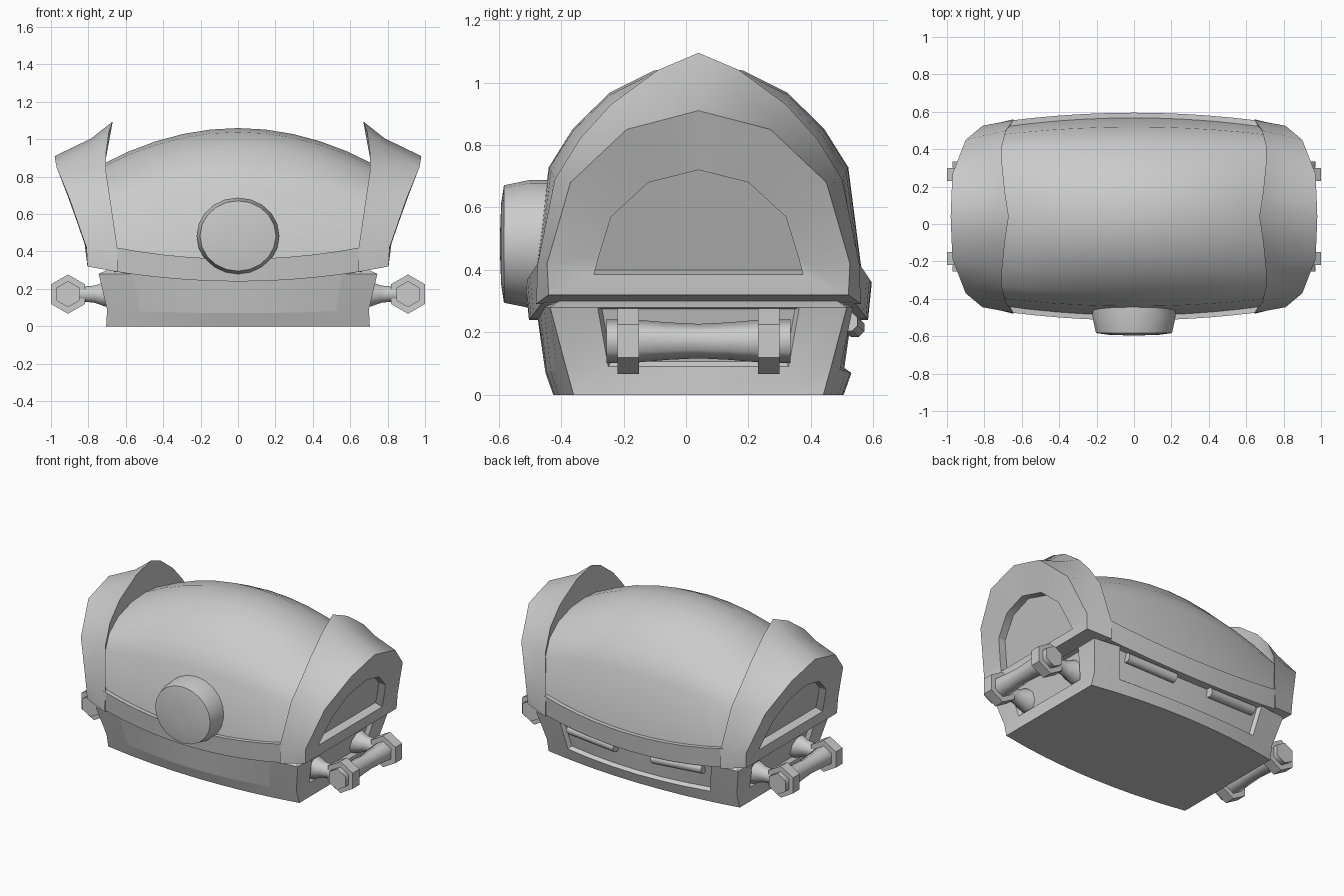
import bpy, bmesh, math
from mathutils import Vector

if "Cube" in bpy.data.objects:
    bpy.data.objects.remove(bpy.data.objects["Cube"])

CY = 0.04  # the chest body sits slightly behind the origin


def finish(name, bm, angle=30):
    bmesh.ops.recalc_face_normals(bm, faces=bm.faces)
    me = bpy.data.meshes.new(name)
    bm.to_mesh(me)
    bm.free()
    ob = bpy.data.objects.new(name, me)
    bpy.context.collection.objects.link(ob)
    bpy.ops.object.select_all(action='DESELECT')
    ob.select_set(True)
    bpy.context.view_layer.objects.active = ob
    bpy.ops.object.shade_smooth_by_angle(angle=math.radians(angle))
    return ob


def loft(rings):
    """Skin closed rings of equal length; cap both ends. Returns bmesh and face grid."""
    bm = bmesh.new()
    vs = [[bm.verts.new(p) for p in r] for r in rings]
    n = len(vs[0])
    grid = [[bm.faces.new((a[i], a[(i + 1) % n], b[(i + 1) % n], b[i])) for i in range(n)]
            for a, b in zip(vs, vs[1:])]
    bm.faces.new(vs[0])
    bm.faces.new(vs[-1])
    return bm, grid


def round_rings(profile, sides, place, phase=0.0):
    """Circles from (distance, radius) pairs, put in space by place(d, u, v)."""
    return [[place(d, r * math.sin(phase + 2 * math.pi * i / sides),
                   r * math.cos(phase + 2 * math.pi * i / sides)) for i in range(sides)]
            for d, r in profile]


# Base: bowed long sides, flared, with sunken panels on all four sides
LONG = [-1, -0.75, -0.5, -0.25, 0, 0.25, 0.5, 0.75]
SHORT = [-1, -0.68, 0, 0.68]


def base_ring(z, xh, corner, bulge, droop):
    front = [(f * xh, CY - corner - bulge * (1 - f * f), z - droop * (1 - f * f)) for f in LONG]
    right = [(xh, CY + f * corner, z) for f in SHORT]
    back = [(-f * xh, CY + corner + bulge * (1 - f * f), z - droop * (1 - f * f)) for f in LONG]
    left = [(-xh, CY - f * corner, z) for f in SHORT]
    return front + right + back + left


bm, grid = loft([base_ring(0, 0.705, 0.40, 0.065, 0),
                 base_ring(0.09, 0.70, 0.425, 0.065, 0.02),
                 base_ring(0.28, 0.745, 0.475, 0.045, 0),
                 base_ring(0.31, 0.68, 0.43, 0.045, 0)])
for lo, hi in ((1, 7), (9, 11), (13, 19), (21, 23)):
    bmesh.ops.inset_region(bm, faces=grid[1][lo:hi], thickness=0.012, depth=-0.025,
                           use_even_offset=True)
finish("chest_base", bm)

# Domed lid: arch profile bulging toward the middle
ARCH = [(1, 0), (0.905, 0.54), (0.76, 0.71), (0.54, 0.87), (0.27, 0.97), (0, 1)]
rings = []
for k in range(-5, 6):
    x = 0.146 * k
    q = (x / 0.7) ** 2
    w, top, low = 0.53 - 0.045 * q, 1.06 - 0.18 * q, 0.34 + 0.05 * q
    half = [(w * a, low + (top - low) * h) for a, h in ARCH]
    rings.append([(x, CY + y, z) for y, z in half] + [(x, CY - y, z) for y, z in half[-2::-1]])
finish("lid_dome", loft(rings)[0], 35)

# Lid rim: curved rail around the lid's lower edge
rings = []
for k in range(-5, 6):
    x = 0.132 * k
    q = x * x
    w, top, low = 0.555 - 0.096 * q, 0.36 + 0.144 * q, 0.24 + 0.123 * q
    rings.append([(x, CY - w, top), (x, CY + w, top),
                  (x, CY + w - 0.012, low), (x, CY - w + 0.012, low)])
finish("lid_rim", loft(rings)[0])

# End bands: flared collars with a recessed end panel; half outlines as (x, y, z)
INNER = [(.645, .52, .291), (.645, .515, .42), (.685, .46, .69), (.705, .38, .82),
         (.705, .28, .93), (.69, .13, 1.04), (.67, 0, 1.095)]
OUTER = [(.805, .48, .32), (.81, .485, .42), (.90, .41, .68), (.935, .32, .765),
         (.97, .23, .85), (.976, .115, .88), (.98, 0, .91)]
PANEL = [(.80, .335, .385), (.82, .32, .44), (.865, .28, .57), (.883, .22, .625),
         (.90, .16, .68), (.908, .08, .70), (.915, 0, .72)]


def blend(a, b, t, sag):
    return [tuple(Vector(p).lerp(Vector(q), t) - Vector((0, 0, sag * i / 6)))
            for i, (p, q) in enumerate(zip(a, b))]


lip = [(x + 0.018 + 0.004 * i, y * 0.93, .42 + (z - .42) * .66 if z > .42 else z)
       for i, (x, y, z) in enumerate(INNER)]
sunk = [(x - 0.05, y, max(z, 0.40)) for x, y, z in PANEL]
for side, s in (("right", 1), ("left", -1)):
    rings = []
    for half in (lip, INNER, blend(INNER, OUTER, 0.37, 0.022), OUTER, PANEL, sunk):
        rings.append([(s * x, CY + y, z) for x, y, z in half] +
                     [(s * x, CY - y, z) for x, y, z in half[-2::-1]])
    finish("lid_end_band_" + side, loft(rings)[0])

# Round lock boss on the front
boss = [(-0.40, 0.205), (-0.50, 0.205), (-0.583, 0.188), (-0.592, 0.13), (-0.595, 0.05)]
finish("lock_boss", loft(round_rings(
    boss, 20, lambda d, u, v: (u * 1.08, d, 0.483 + v)))[0], 50)

# Side handles: waisted bar, hexagonal collars and flared brackets
for side, s in (("right", 1), ("left", -1)):
    def along_y(d, u, v):
        return (s * 0.909 + u, CY + d, 0.172 + v)
    bar = [(-.295, .07), (-.19, .068), (-.1, .06), (0, .055), (.1, .06), (.19, .068), (.295, .07)]
    finish("handle_bar_" + side, loft(round_rings(bar, 6, along_y))[0], 65)
    for end, e in (("front", -1), ("back", 1)):
        collar = [(e * 0.19, 0.105), (e * 0.26, 0.105)]
        finish("handle_collar_%s_%s" % (side, end), loft(round_rings(collar, 6, along_y))[0])
        arm = [(0.66, 0.085), (0.715, 0.07), (0.765, 0.05), (0.80, 0.046), (0.86, 0.044)]
        finish("handle_bracket_%s_%s" % (side, end), loft(round_rings(
            arm, 8, lambda d, u, v: (s * d, CY + e * 0.225 + u, 0.172 + v), math.pi / 8))[0], 50)

# Hinge barrels under the back rim
for side, s in (("right", 1), ("left", -1)):
    barrel = [(-0.18, 0.033), (0.18, 0.033)]
    hinge = finish("hinge_" + side, loft(round_rings(
        barrel, 8, lambda d, u, v: (d, u, v), math.pi / 8))[0], 50)
    hinge.location = (s * 0.315, 0.53, 0.225)
    hinge.rotation_euler = (0, -s * 0.05, -s * 0.06)
